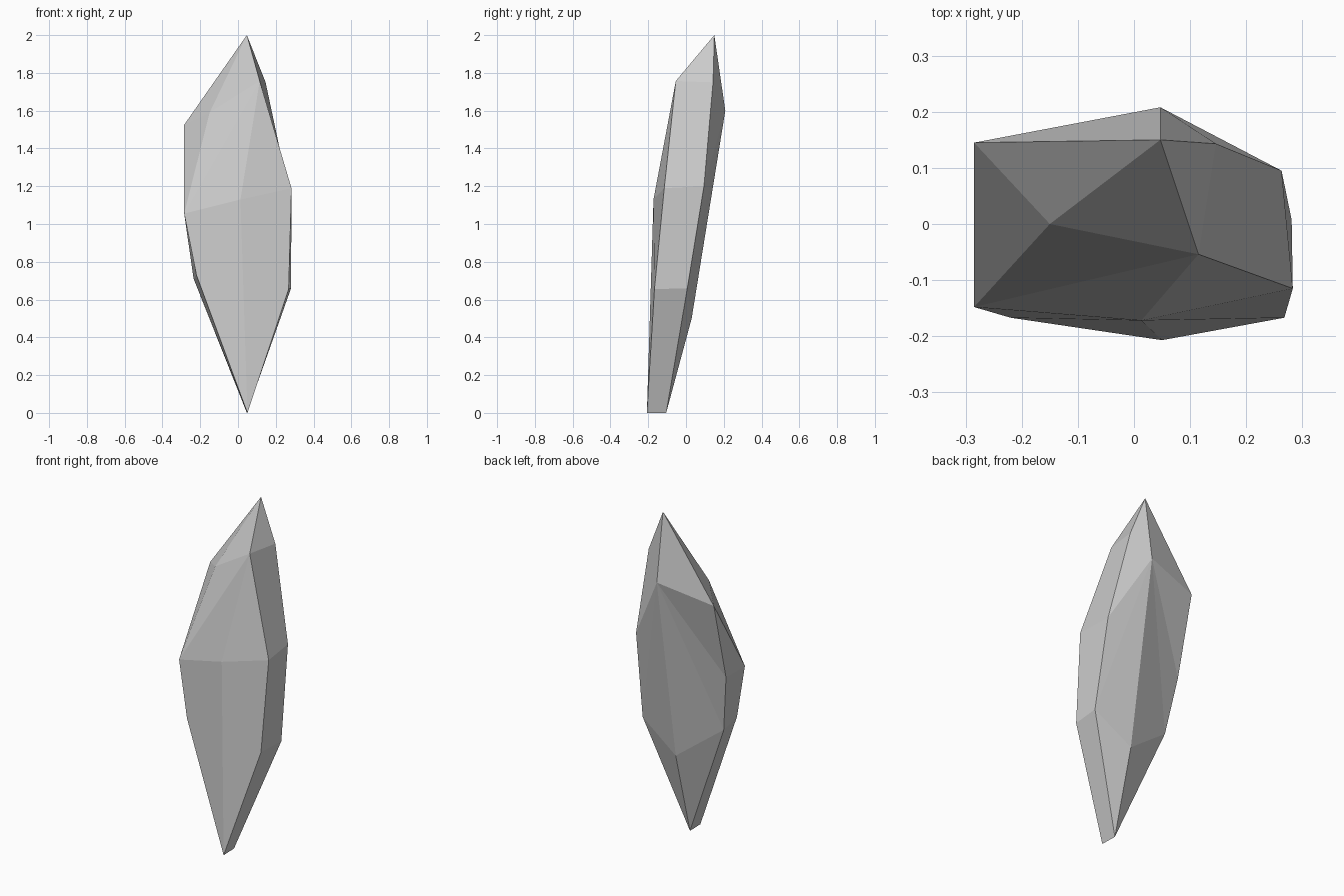
import bpy, bmesh

if "Cube" in bpy.data.objects:
    bpy.data.objects.remove(bpy.data.objects["Cube"])

# Front rim and back rim of the shard, both clockwise from the tip
front_rim = [(0.047, 0.15, 2.0), (0.115, -0.054, 1.757), (0.283, -0.115, 1.19),
             (0.268, -0.167, 0.655), (0.05, -0.207, 0.0), (-0.22, -0.167, 0.73),
             (-0.285, -0.148, 1.055), (-0.15, 0.0, 1.59)]
back_rim = [(0.146, 0.143, 1.75), (0.263, 0.095, 1.2), (0.281, 0.007, 0.66),
            (0.047, -0.105, 0.0), (-0.235, -0.02, 0.71), (-0.285, 0.03, 1.055),
            (-0.285, 0.145, 1.525)]

bm = bmesh.new()
front = [bm.verts.new(p) for p in front_rim]
back = [front[0]] + [bm.verts.new(p) for p in back_rim]   # the tip is shared
belly = bm.verts.new((0.013, -0.172, 1.13))
ridge_top = bm.verts.new((0.047, 0.208, 1.6))
ridge_low = bm.verts.new((0.047, 0.03, 0.5))

# Narrow side facets joining the two rims
for i in range(8):
    j = (i + 1) % 8
    if i == 6:   # notched upper left side folds along its diagonal
        bm.faces.new((front[6], front[7], back[7]))
        bm.faces.new((front[6], back[7], back[6]))
    else:
        ring = (front[i], front[j], back[j], back[i])
        bm.faces.new(list(dict.fromkeys(ring)))


def fan(centre, rim, runs):
    """Facets from a centre point to runs of rim points."""
    for run in runs:
        bm.faces.new([centre] + [rim[k] for k in run])


# Front facets around the belly and the upper shoulder
fan(belly, front, [(1, 2), (2, 3, 4), (4, 5, 6), (6, 1)])
fan(front[1], front, [(0, 7), (7, 6)])

# Back facets around the ridge
fan(ridge_top, back, [(0, 1, 2), (2, 3), (5, 6), (6, 7), (7, 0)])
fan(ridge_low, back, [(3, 4), (4, 5)])
for k in (3, 5):
    bm.faces.new((ridge_top, ridge_low, back[k]))

bmesh.ops.recalc_face_normals(bm, faces=bm.faces)
mesh = bpy.data.meshes.new("crystal_shard")
bm.to_mesh(mesh)
bm.free()
bpy.context.collection.objects.link(bpy.data.objects.new("crystal_shard", mesh))
